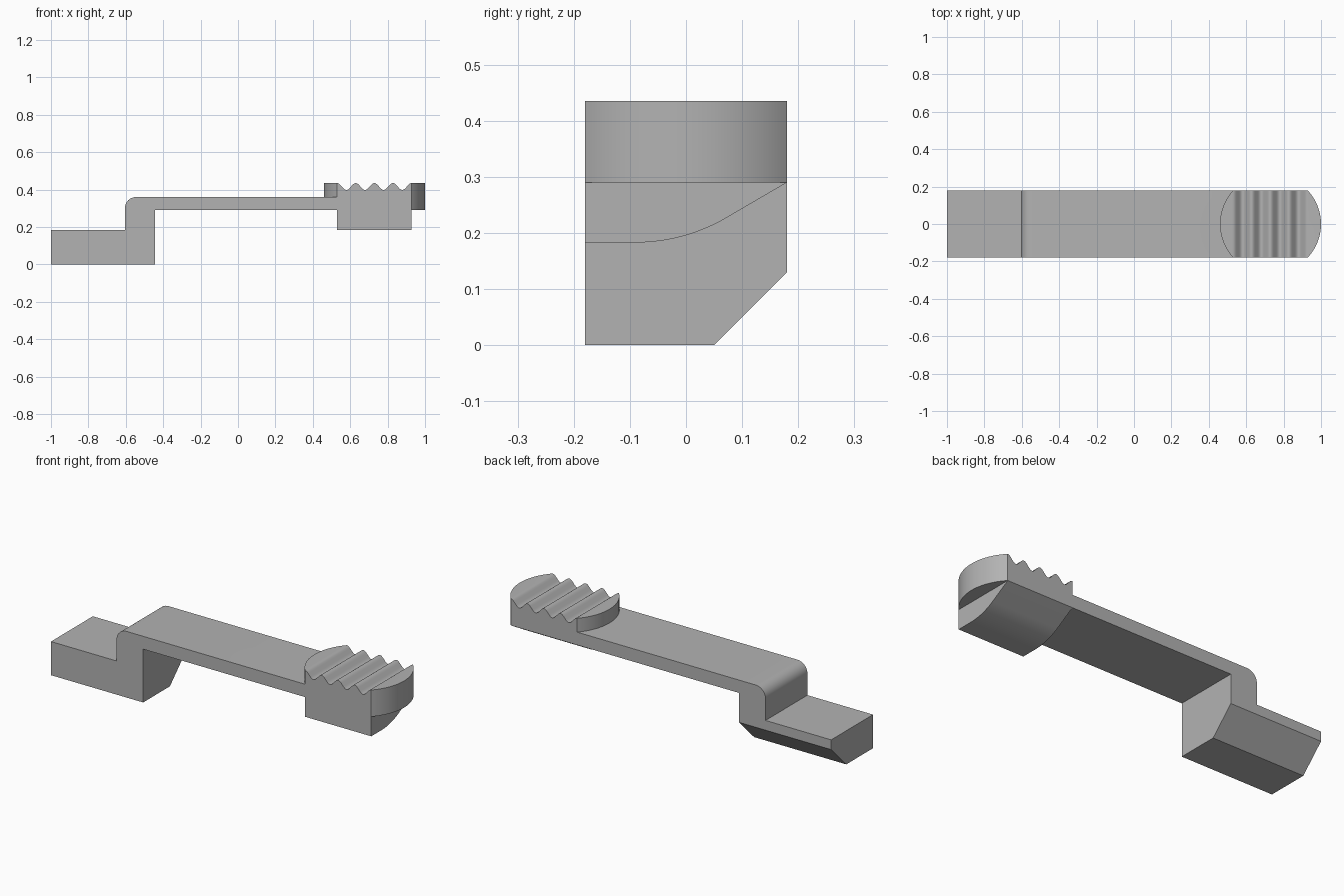
import bpy, bmesh, math
from math import sin, cos, pi, radians

cube = bpy.data.objects.get("Cube")
if cube:
    bpy.data.objects.remove(cube, do_unlink=True)

grey = bpy.data.materials.new("plain grey")
grey.use_nodes = True
colour = (0.45, 0.45, 0.45, 1)
grey.diffuse_color = colour
grey.node_tree.nodes["Principled BSDF"].inputs["Base Color"].default_value = colour

HALF = 0.18            # half width of the lever
STEP, UNDER, ARM_TOP, TOP = 0.183, 0.29, 0.36, 0.435
GRIP_L, GRIP_R = 0.53, 0.928


def prism(name, outline, axis, low, high):
    """Extrude a 2D outline along the given axis."""
    place = {"x": lambda a, b, t: (t, a, b),
             "y": lambda a, b, t: (a, t, b),
             "z": lambda a, b, t: (a, b, t)}[axis]
    bm = bmesh.new()
    face = bm.faces.new([bm.verts.new(place(a, b, low)) for a, b in outline])
    side = bmesh.ops.extrude_face_region(bm, geom=[face])["geom"]
    shift = place(0, 0, high - low)
    bmesh.ops.translate(bm, vec=shift, verts=[v for v in side if isinstance(v, bmesh.types.BMVert)])
    bmesh.ops.recalc_face_normals(bm, faces=bm.faces)
    mesh = bpy.data.meshes.new(name)
    bm.to_mesh(mesh)
    bm.free()
    mesh.materials.append(grey)
    obj = bpy.data.objects.new(name, mesh)
    bpy.context.collection.objects.link(obj)
    return obj


def arc(cx, cy, r, start, end, n):
    angles = [radians(start + (end - start) * i / n) for i in range(n + 1)]
    return [(cx + r * cos(a), cy + r * sin(a)) for a in angles]


def cap(name, x, bulge, direction, low):
    """Round end of the grip, a circular segment seen from above."""
    r = (bulge ** 2 + HALF ** 2) / (2 * bulge)
    half = math.degrees(math.asin(HALF / r))
    pts = arc(0, 0, r, -half, half, 32)
    pts = [(x + direction * (px - (r - bulge)), py) for px, py in pts]
    return prism(name, pts, "z", low, TOP)


# Riser, arm and ribbed grip in one side profile
waves, steps = 4, 16
ribs = []
for i in range(waves * steps + 1):
    t = i / (waves * steps)
    ribs.append((GRIP_R + (GRIP_L - GRIP_R) * t, TOP - 0.0185 * (1 - cos(2 * pi * waves * t))))
corner = 0.06
profile = [(-0.605, STEP), (-0.445, STEP), (-0.445, UNDER), (GRIP_R, UNDER)]
profile += ribs + [(GRIP_L, ARM_TOP)]
profile += arc(-0.605 + corner, ARM_TOP - corner, corner, 90, 180, 12)
lever = prism("lever", profile, "y", -HALF, HALF)

# Foot block with a bevelled lower back edge
foot = prism("foot", [(-HALF, 0), (0.05, 0), (HALF, 0.13), (HALF, STEP), (-HALF, STEP)],
             "x", -1, -0.445)

# Curved underside of the grip
belly = [(-HALF, UNDER), (-HALF, STEP)]
belly += arc(-0.09, STEP + 0.32, 0.32, 270, 300, 16) + [(HALF, UNDER)]
grip_belly = prism("grip_belly", belly, "x", GRIP_L, GRIP_R)

# Rounded grip ends
inner_cap = cap("inner_cap", GRIP_L, 0.07, -1, ARM_TOP)
outer_cap = cap("outer_cap", GRIP_R, 1 - GRIP_R, 1, UNDER)

# Fuse everything into one solid piece
bpy.context.view_layer.objects.active = lever
for part in (foot, grip_belly, inner_cap, outer_cap):
    mod = lever.modifiers.new("fuse", "BOOLEAN")
    mod.operation, mod.solver, mod.object = "UNION", "EXACT", part
    bpy.ops.object.modifier_apply(modifier=mod.name)
    bpy.data.objects.remove(part, do_unlink=True)

# Merge coplanar faces and smooth the curves
bm = bmesh.new()
bm.from_mesh(lever.data)
bmesh.ops.remove_doubles(bm, verts=bm.verts, dist=0.0001)
bmesh.ops.dissolve_limit(bm, angle_limit=radians(0.2), verts=bm.verts, edges=bm.edges)
bm.to_mesh(lever.data)
bm.free()
bpy.ops.object.select_all(action="DESELECT")
lever.select_set(True)
bpy.ops.object.shade_smooth_by_angle(angle=radians(35))
